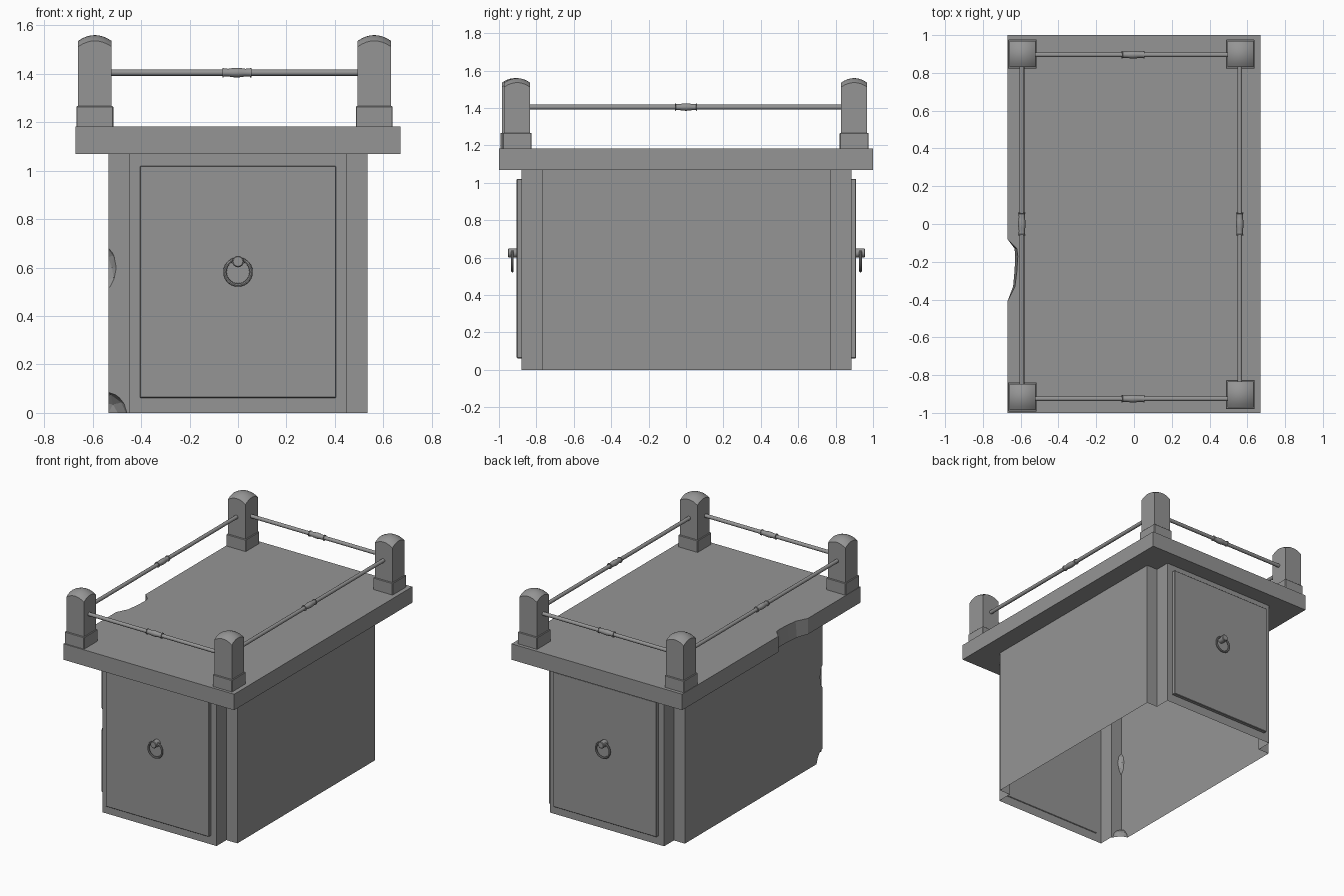
import bpy, bmesh, math
from mathutils import Vector, Matrix

if "Cube" in bpy.data.objects:
    bpy.data.objects.remove(bpy.data.objects["Cube"])

# Dark grey finish shared by all parts
GREY = bpy.data.materials.new("dark_grey")
GREY.diffuse_color = (.30, .30, .30, 1)
GREY.use_nodes = True
GREY.node_tree.nodes["Principled BSDF"].inputs["Base Color"].default_value = GREY.diffuse_color


def link(name, mesh):
    ob = bpy.data.objects.new(name, mesh)
    mesh.materials.append(GREY)
    bpy.context.collection.objects.link(ob)
    return ob


def from_bm(name, bm, smooth=False):
    bmesh.ops.recalc_face_normals(bm, faces=bm.faces)
    me = bpy.data.meshes.new(name)
    bm.to_mesh(me)
    bm.free()
    ob = link(name, me)
    if smooth:
        bpy.ops.object.select_all(action='DESELECT')
        ob.select_set(True)
        bpy.context.view_layer.objects.active = ob
        bpy.ops.object.shade_smooth_by_angle(angle=math.radians(40))
    return ob


def box(name, lo, hi, bevel=0.0):
    lo, hi = Vector(lo), Vector(hi)
    bm = bmesh.new()
    bmesh.ops.create_cube(bm, size=1, matrix=Matrix.Translation((lo + hi) / 2)
                          @ Matrix.Diagonal((hi - lo).to_4d()))
    if bevel:
        bmesh.ops.bevel(bm, geom=bm.edges[:], offset=bevel, segments=1, affect='EDGES')
    return from_bm(name, bm)


def loft(name, bottom, top, z0, z1):
    """Closed prism between two outlines."""
    bm = bmesh.new()
    a = [bm.verts.new((x, y, z0)) for x, y in bottom]
    b = [bm.verts.new((x, y, z1)) for x, y in top]
    n = len(a)
    for i in range(n):
        bm.faces.new((a[i], a[(i + 1) % n], b[(i + 1) % n], b[i]))
    bm.faces.new(a[::-1])
    bm.faces.new(b)
    return from_bm(name, bm)


def lathe(name, profile, origin, axis, seg=16):
    """Revolve (distance along axis, radius) pairs."""
    rot = Vector(axis).to_track_quat('Z', 'Y').to_matrix().to_4x4()
    m = Matrix.Translation(origin) @ rot
    bm = bmesh.new()
    rings = [[bm.verts.new(m @ Vector((r * math.cos(2 * math.pi * i / seg),
                                       r * math.sin(2 * math.pi * i / seg), t)))
              for i in range(seg)] for t, r in profile]
    for p, q in zip(rings, rings[1:]):
        for i in range(seg):
            bm.faces.new((p[i], p[(i + 1) % seg], q[(i + 1) % seg], q[i]))
    bm.faces.new(rings[0])
    bm.faces.new(rings[-1])
    return from_bm(name, bm, True)


# Tabletop slab with a chipped left edge
def slab_outline(depth):
    chip = [(0, -.08), (.05, -.13), (.055, -.17), (.05, -.25), (.04, -.33), (0, -.41)]
    return ([(-.67, -1), (.67, -1), (.67, 1), (-.67, 1)]
            + [(-.67 + d * depth, y) for d, y in chip])


loft("tabletop", slab_outline(.75), slab_outline(1), 1.07, 1.183)

# Hollow cabinet body with stepped corners
X, XI, Y0, Y1, N = .534, .448, -.88, .885, .11
outline = [(-XI, Y0), (XI, Y0), (XI, Y0 + N), (X, Y0 + N), (X, Y1 - N), (XI, Y1 - N),
           (XI, Y1), (-XI, Y1), (-XI, Y1 - N), (-X, Y1 - N), (-X, Y0 + N), (-XI, Y0 + N)]
body = loft("cabinet_body", outline, outline, 0, 1.07)

# Chips knocked out of the front left edge
for i, (loc, size) in enumerate([((-.55, -.785, .60), (.05, .047, .095)),
                                 ((-.54, -.785, -.01), (.085, .085, .10))]):
    bm = bmesh.new()
    bmesh.ops.create_icosphere(bm, subdivisions=2, radius=1,
                               matrix=Matrix.Translation(loc) @ Matrix.Diagonal((*size, 1)))
    cutter = from_bm(f"chip_cutter_{i}", bm)
    mod = body.modifiers.new("chip", 'BOOLEAN')
    mod.object = cutter
    mod.operation = 'DIFFERENCE'
    bpy.context.view_layer.objects.active = body
    bpy.ops.object.modifier_apply(modifier=mod.name)
    bpy.data.objects.remove(cutter)

# Open the bottom and top of the shell
bm = bmesh.new()
bm.from_mesh(body.data)
caps = [f for f in bm.faces if all(v.co.z < .001 for v in f.verts)
        or all(v.co.z > 1.069 for v in f.verts)]
bmesh.ops.delete(bm, geom=caps, context='FACES')
bm.to_mesh(body.data)
bm.free()

# Doors with knob and ring pull on both ends
for side, s, y in (("front", -1, Y0), ("back", 1, Y1)):
    face = y + s * .025
    box(f"{side}_door", (-.405, min(y - s * .005, face), .062),
        (.405, max(y - s * .005, face), 1.02), .003)
    lathe(f"{side}_knob", [(-.005, .024), (.044, .024), (.048, .020)],
          (0, face, .625), (0, s, 0))
    bpy.ops.mesh.primitive_torus_add(location=(0, face + s * .023, .582), major_radius=.054,
                                     minor_radius=.007, major_segments=28, minor_segments=8,
                                     rotation=(math.pi / 2, 0, 0))
    ring = bpy.context.object
    ring.name = f"{side}_ring_pull"
    ring.data.materials.append(GREY)
    bpy.ops.object.shade_smooth_by_angle()


# Corner posts: bevelled foot and square shaft with a domed top
def post(name, x, y):
    box(name + "_foot", (x - .076, y - .077, 1.175), (x + .076, y + .077, 1.267), .003)
    h = .069
    bm = bmesh.new()
    bmesh.ops.create_grid(bm, x_segments=8, y_segments=8, size=h)
    for v in bm.verts:
        v.co.z = 1.56 - 5.0 * v.co.xy.length_squared
    rim = [e for e in bm.edges if e.is_boundary]
    ext = bmesh.ops.extrude_edge_only(bm, edges=rim)
    for v in ext["geom"]:
        if isinstance(v, bmesh.types.BMVert):
            v.co.z = 1.2
    bmesh.ops.translate(bm, verts=bm.verts, vec=(x, y, 0))
    from_bm(name + "_shaft", bm, True)


for name, x, y in (("front_left_post", -.591, -.915), ("front_right_post", .563, -.903),
                   ("back_left_post", -.591, .899), ("back_right_post", .563, .899)):
    post(name, x, y)


# Rails with a turned collar and barrel in the middle
def rail(name, origin, axis, half):
    r = .013
    side = [(.034, .016), (.054, .0165), (.055, .020), (.060, .020), (.060, r), (half, r)]
    mid = [(-.02, .0185), (0, .020), (.02, .0185)]
    lathe(name, [(-t, q) for t, q in side[::-1]] + mid + side, origin, axis)


rail("front_rail", (-.005, -.925, 1.405), (1, 0, 0), .55)
rail("back_rail", (-.005, .896, 1.405), (1, 0, 0), .55)
rail("left_rail", (-.594, 0, 1.405), (0, 1, 0), .87)
rail("right_rail", (.56, 0, 1.405), (0, 1, 0), .87)
